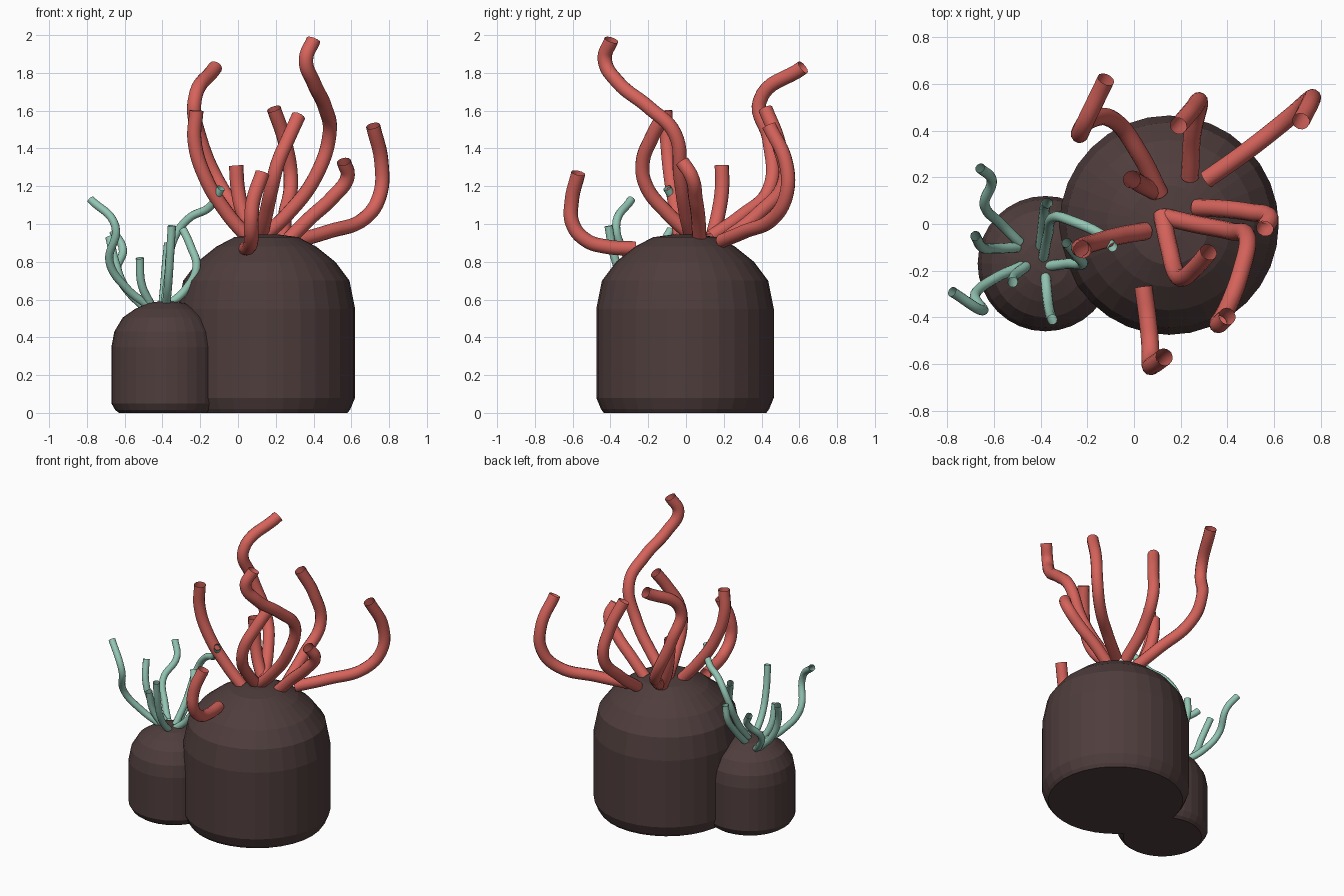
import bpy, bmesh, math

if "Cube" in bpy.data.objects:
    bpy.data.objects.remove(bpy.data.objects["Cube"])


def material(name, rgb):
    m = bpy.data.materials.new(name)
    m.diffuse_color = (*rgb, 1)
    m.use_nodes = True
    m.node_tree.nodes["Principled BSDF"].inputs["Base Color"].default_value = m.diffuse_color
    return m


ROCK = material("dark_brown_rock", (0.078, 0.047, 0.046))
RED = material("coral_red", (0.67, 0.125, 0.105))
TEAL = material("pale_teal", (0.29, 0.56, 0.45))


def rock(name, cx, cy, profile, sides=32):
    """Flat-faced domed rock: a (radius, height) profile turned about z."""
    bm = bmesh.new()
    rings = []
    for r, z in profile:
        rings.append([bm.verts.new((cx + r * math.cos(2 * math.pi * i / sides),
                                    cy + r * math.sin(2 * math.pi * i / sides), z))
                      for i in range(sides)])
    for a, b in zip(rings, rings[1:]):
        for i in range(sides):
            j = (i + 1) % sides
            bm.faces.new((a[i], a[j], b[j], b[i]))
    bm.faces.new(rings[0][::-1])
    bm.faces.new(rings[-1])
    mesh = bpy.data.meshes.new(name)
    bm.to_mesh(mesh)
    bm.free()
    mesh.materials.append(ROCK)
    bpy.context.collection.objects.link(bpy.data.objects.new(name, mesh))


def tentacle(name, points, radius, mat):
    """Smooth open tube along a path, turned into a mesh."""
    cu = bpy.data.curves.new(name + "_path", 'CURVE')
    cu.dimensions = '3D'
    cu.bevel_depth = radius
    cu.bevel_resolution = 4
    cu.resolution_u = 8
    sp = cu.splines.new('BEZIER')
    sp.bezier_points.add(len(points) - 1)
    for bp, p in zip(sp.bezier_points, points):
        bp.co = p
        bp.handle_left_type = bp.handle_right_type = 'AUTO'
    path = bpy.data.objects.new(name + "_path", cu)
    bpy.context.collection.objects.link(path)
    bpy.context.view_layer.update()
    dg = bpy.context.evaluated_depsgraph_get()
    mesh = bpy.data.meshes.new_from_object(path.evaluated_get(dg))
    mesh.name = name
    mesh.materials.clear()
    mesh.materials.append(mat)
    mesh.shade_smooth()
    bpy.context.collection.objects.link(bpy.data.objects.new(name, mesh))
    bpy.data.objects.remove(path)


# Two domed rocks
rock("large_rock", 0.15, -0.005,
     [(0.43, 0), (0.445, 0.02), (0.47, 0.08), (0.47, 0.55), (0.44, 0.70),
      (0.365, 0.80), (0.265, 0.88), (0.17, 0.93), (0.06, 0.945)])
rock("small_rock", -0.38, -0.17,
     [(0.25, 0), (0.27, 0.015), (0.29, 0.05), (0.29, 0.35), (0.275, 0.43),
      (0.23, 0.505), (0.165, 0.55), (0.10, 0.58), (0.04, 0.59)])

# Red tentacles on the large rock
red_back_right = [(.31, .19, .91), (.48, .31, .96), (.67, .46, 1.03),
                  (.75, .53, 1.15), (.76, .53, 1.32), (.715, .44, 1.52)]
red_back = [(.24, .20, .91), (.25, .38, 1.05), (.28, .52, 1.22), (.25, .49, 1.43), (.19, .42, 1.61)]
red_back_left = [(.11, .13, .93), (.03, .29, 1.04), (-.08, .44, 1.18),
                 (-.20, .44, 1.45), (-.23, .39, 1.65), (-.12, .62, 1.83)]
red_left = [(.05, -.03, .93), (-.06, -.05, 1.06), (-.17, -.08, 1.24),
            (-.23, -.10, 1.44), (-.22, -.11, 1.60)]
red_middle = [(.12, .04, .93), (.15, -.10, 1.06), (.18, -.21, 1.20),
              (.21, -.23, 1.32), (.27, -.18, 1.46), (.32, -.12, 1.57)]
red_tall = [(.13, .03, .93), (.26, .0, 1.05), (.41, -.03, 1.25), (.485, -.06, 1.48),
            (.46, -.20, 1.62), (.40, -.36, 1.75), (.36, -.43, 1.87), (.40, -.395, 1.975)]
red_right = [(.27, .07, .92), (.38, .065, 1.03), (.50, .05, 1.14), (.58, .03, 1.25), (.56, -.02, 1.33)]
red_front = [(.04, -.27, .87), (.06, -.42, .88), (.07, -.53, .915),
             (.07, -.60, 1.0), (.08, -.605, 1.12), (.13, -.57, 1.27)]
red_short = [(.09, .14, .93), (.03, .17, 1.05), (0, .19, 1.18), (-.01, .19, 1.31)]
for i, p in enumerate([red_back_right, red_back, red_back_left, red_left, red_middle,
                       red_tall, red_right, red_front, red_short]):
    tentacle(f"red_tentacle_{i + 1}", p, 0.038, RED)

# Teal tentacles on the small rock
teal_left = [(-.50, -.10, .56), (-.60, -.105, .67), (-.65, -.10, .80), (-.68, -.05, .93)]
teal_back_left = [(-.49, -.08, .56), (-.57, 0, .63), (-.64, .08, .75), (-.61, .19, .87), (-.66, .24, .96)]
teal_front_left = [(-.48, -.18, .57), (-.59, -.23, .66), (-.68, -.30, .80),
                   (-.65, -.37, .99), (-.78, -.29, 1.13)]
teal_short = [(-.46, -.18, .57), (-.51, -.22, .68), (-.52, -.25, .82)]
teal_front = [(-.38, -.22, .57), (-.37, -.32, .68), (-.36, -.38, .83), (-.35, -.41, .99)]
teal_right = [(-.37, -.18, .57), (-.28, -.17, .65), (-.22, -.17, .77), (-.25, -.13, .88), (-.29, -.08, .97)]
teal_back = [(-.40, -.10, .57), (-.39, 0, .68), (-.38, .08, .80), (-.37, .09, .90)]
teal_tall = [(-.39, -.15, .57), (-.37, -.05, .72), (-.34, .03, .92),
             (-.26, .01, 1.03), (-.15, -.04, 1.09), (-.09, -.10, 1.19)]
for i, p in enumerate([teal_left, teal_back_left, teal_front_left, teal_short,
                       teal_front, teal_right, teal_back, teal_tall]):
    tentacle(f"teal_tentacle_{i + 1}", p, 0.022, TEAL)
